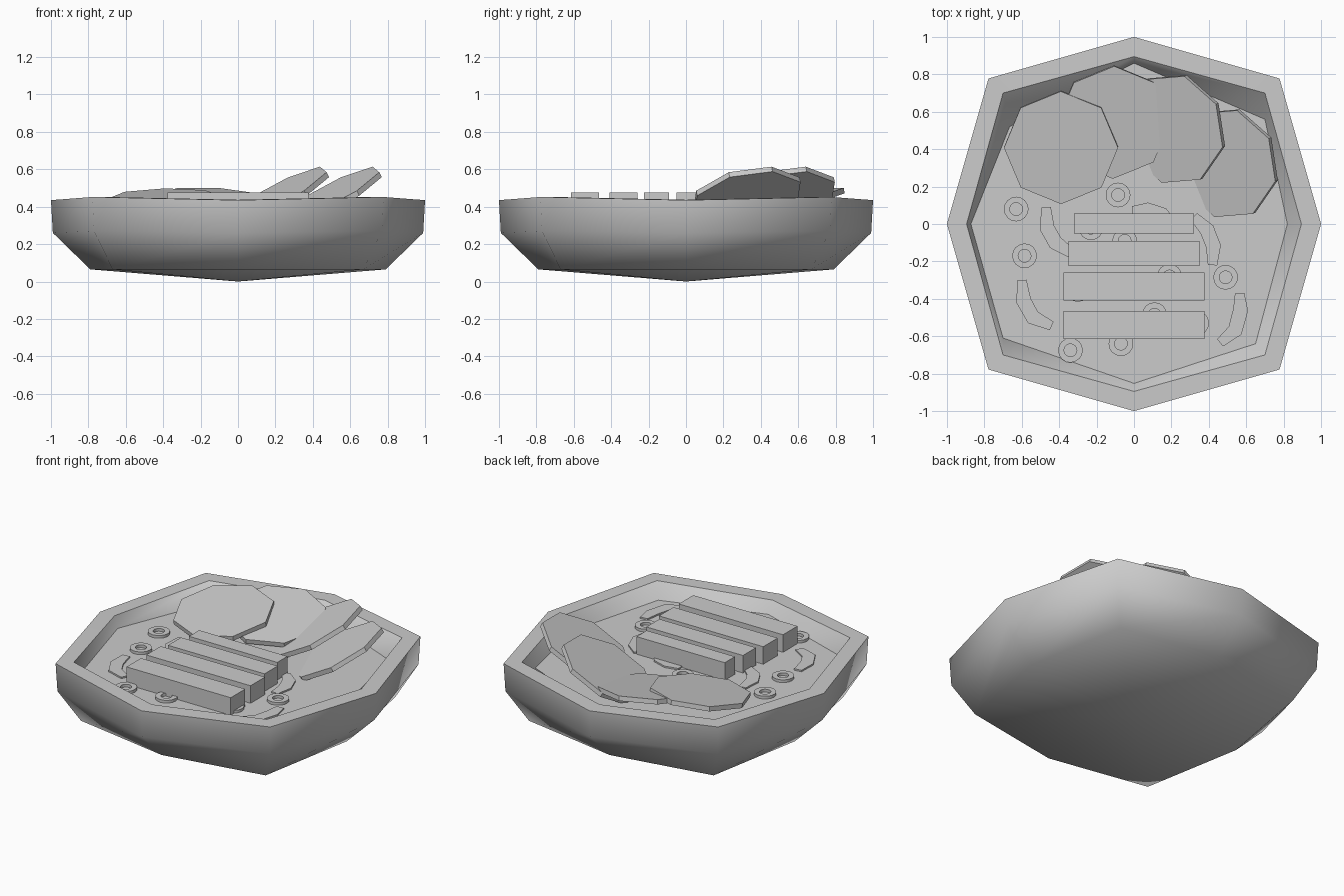
import bpy, bmesh
from math import sin, cos, pi, radians
from mathutils import Vector, Matrix

if "Cube" in bpy.data.objects:
    bpy.data.objects.remove(bpy.data.objects["Cube"])


def finish(bm, name, smooth=None):
    bmesh.ops.recalc_face_normals(bm, faces=bm.faces)
    me = bpy.data.meshes.new(name)
    bm.to_mesh(me)
    bm.free()
    ob = bpy.data.objects.new(name, me)
    bpy.context.collection.objects.link(ob)
    if smooth:
        bpy.ops.object.select_all(action='DESELECT')
        ob.select_set(True)
        bpy.context.view_layer.objects.active = ob
        bpy.ops.object.shade_smooth_by_angle(angle=radians(smooth))
    return ob


def octagon(bm, axis, diag, z_axis, z_diag):
    # ring alternating side-middle and corner points
    ring = []
    for i in range(8):
        a = i * pi / 4
        if i % 2:
            s = diag * 2 ** 0.5
            ring.append(bm.verts.new((s * cos(a), s * sin(a), z_diag)))
        else:
            ring.append(bm.verts.new((axis * cos(a), axis * sin(a), z_axis)))
    return ring


def prism(name, outline, z0, z1, matrix=None):
    bm = bmesh.new()
    low = [bm.verts.new((p[0], p[1], z0)) for p in outline]
    high = [bm.verts.new((p[0], p[1], z1)) for p in outline]
    bm.faces.new(low[::-1])
    bm.faces.new(high)
    n = len(outline)
    for i in range(n):
        j = (i + 1) % n
        bm.faces.new((low[i], low[j], high[j], high[i]))
    if matrix:
        bm.transform(matrix)
    return finish(bm, name)


# slightly uneven outline where the broth meets the inner wall
shore = [(0.82, 0), (0.70, 0.56), (0, 0.86), (-0.665, 0.52), (-0.872, 0), (-0.70, -0.61),
         (0, -0.852), (0.65, -0.64)]

# bowl: outer shell, rim and inner wall
bm = bmesh.new()
rings = [octagon(bm, *r) for r in (
    (0.79, 0.67, 0.065, 0.065), (0.99, 0.77, 0.26, 0.27), (1.0, 0.778, 0.435, 0.452),
    (0.895, 0.70, 0.437, 0.452))]
rings.append([bm.verts.new((x, y, 0.36)) for x, y in shore])
rings.append(octagon(bm, 0.80, 0.60, 0.27, 0.27))
for r, s in zip(rings, rings[1:]):
    for i in range(8):
        j = (i + 1) % 8
        bm.faces.new((r[i], r[j], s[j], s[i]))
tip = bm.verts.new((0, 0, 0))
for i in range(0, 8, 2):
    bm.faces.new((tip, rings[0][i], rings[0][i + 1], rings[0][(i + 2) % 8]))
bm.faces.new(rings[-1])
# split the shading along both rim edges
for r in rings[2:4]:
    for i in range(8):
        bm.edges.get((r[i], r[(i + 1) % 8])).smooth = False
finish(bm, "bowl", 65)

# broth surface
bm = bmesh.new()
bm.faces.new([bm.verts.new((x, y, 0.36)) for x, y in shore])
finish(bm, "broth")

# octagonal slices leaning on the back wall: centre, first corner direction, slope in x and y
slices = [((-0.39, 0.41, 0.435), (1, 0), (0.02, 0.16)),
          ((-0.11, 0.545, 0.435), (1, 0), (-0.07, 0.17)),
          ((0.215, 0.508, 0.453), (0.23, 0.135), (0.52, 0.21)),
          ((0.497, 0.325, 0.453), (0.23, 0.135), (0.52, 0.21))]
ring8 = [(0.305 * cos(i * pi / 4), 0.305 * sin(i * pi / 4)) for i in range(8)]
for k, (c, d, (a, b)) in enumerate(slices):
    vx = Vector((d[0], d[1], a * d[0] + b * d[1])).normalized()
    vz = Vector((-a, -b, 1)).normalized()
    m = Matrix((vx, vz.cross(vx), vz)).transposed().to_4x4()
    prism(f"round_slice_{k + 1}", ring8, -0.015, 0.015, Matrix.Translation(c) @ m)

# row of blocks: half width, front, back
for k, (w, y0, y1) in enumerate([(0.32, -0.05, 0.055), (0.35, -0.225, -0.09),
                                 (0.378, -0.41, -0.26), (0.378, -0.615, -0.465)]):
    prism(f"block_{k + 1}", [(-w, y0), (w, y0), (w, y1), (-w, y1)], 0.345, 0.475)

# small floating rings
spots = [(-0.63, 0.08), (-0.585, -0.17), (-0.085, 0.155), (0.49, -0.285), (-0.34, -0.675),
         (-0.07, -0.64), (0.11, -0.485), (-0.23, -0.02), (0.19, -0.28), (-0.05, -0.09),
         (0.335, -0.53), (-0.3, -0.35)]
for k, (x, y) in enumerate(spots):
    bm = bmesh.new()
    prof = [(0.066, 0.35), (0.066, 0.378), (0.034, 0.378), (0.034, 0.35)]
    n = 16
    loops = [[bm.verts.new((x + r * cos(i * 2 * pi / n), y + r * sin(i * 2 * pi / n), z))
              for i in range(n)] for r, z in prof]
    for q in range(4):
        a, b = loops[q], loops[(q + 1) % 4]
        for i in range(n):
            j = (i + 1) % n
            bm.faces.new((a[i], a[j], b[j], b[i]))
    finish(bm, f"onion_ring_{k + 1}", 35)

# curved strips with tapered ends
strips = [[(-0.47, 0.09), (-0.465, -0.02), (-0.42, -0.1), (-0.33, -0.16)],
          [(-0.6, -0.30), (-0.59, -0.41), (-0.54, -0.5), (-0.44, -0.545)],
          [(0.565, -0.37), (0.57, -0.46), (0.54, -0.57), (0.46, -0.635)],
          [(0.32, 0.04), (0.39, -0.03), (0.425, -0.12), (0.42, -0.22)],
          [(-0.01, 0.07), (0.07, 0.075), (0.15, 0.05), (0.23, -0.03)]]
for k, path in enumerate(strips):
    p = [Vector(v) for v in path]
    left, right = [], []
    for i, v in enumerate(p):
        d = (p[min(i + 1, 3)] - p[max(i - 1, 0)]).normalized()
        side = Vector((-d.y, d.x)) * (0.04 if i in (1, 2) else 0.025)
        left.append(v + side)
        right.append(v - side)
    prism(f"curved_strip_{k + 1}", right + left[::-1], 0.345, 0.37)
